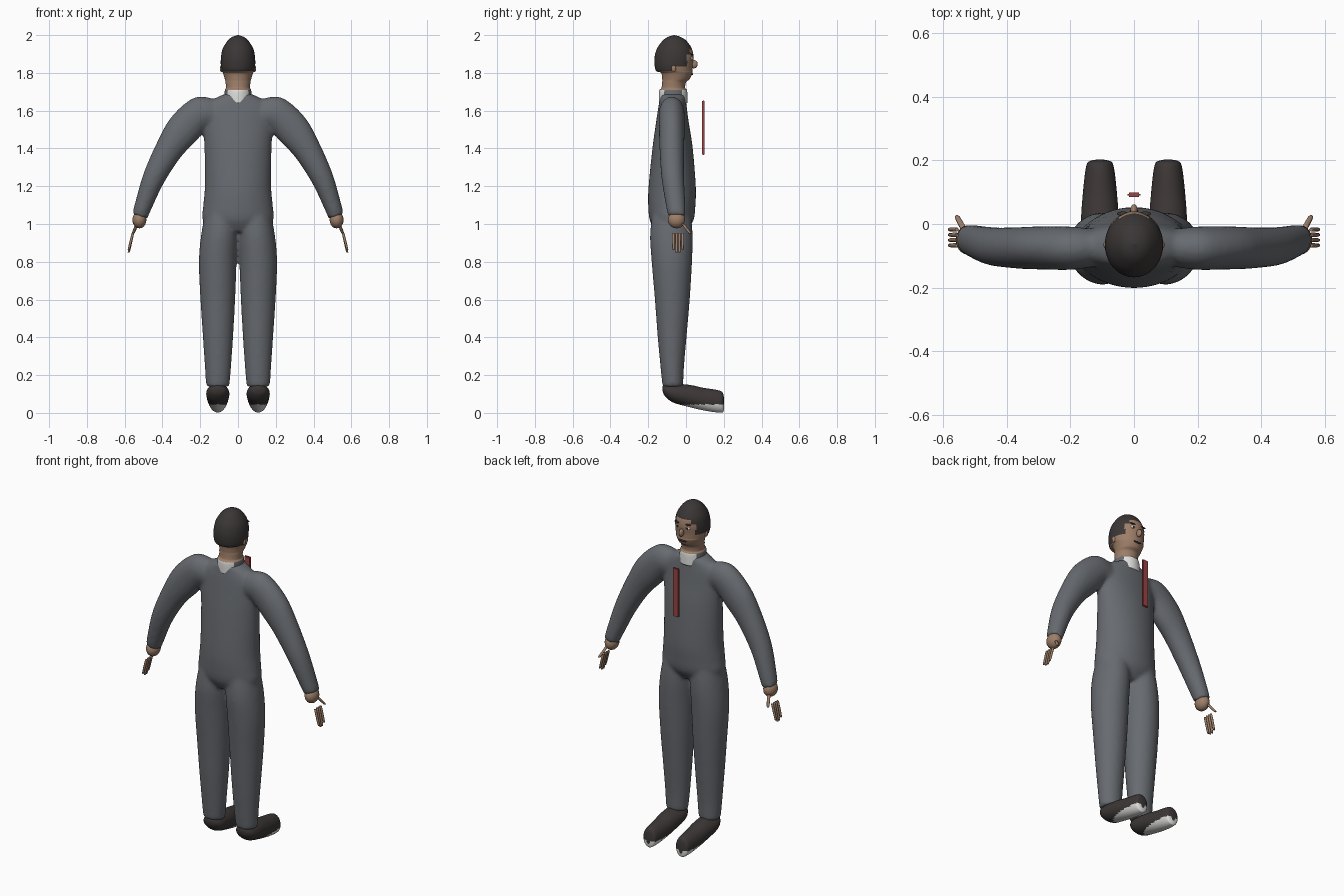
import bpy, bmesh
from math import sin, cos, pi, radians
from mathutils import Vector

cube = bpy.data.objects.get("Cube")
if cube:
    bpy.data.objects.remove(cube, do_unlink=True)


def material(name, r, g, b):
    m = bpy.data.materials.new(name)
    m.diffuse_color = (r, g, b, 1)
    m.use_nodes = True
    m.node_tree.nodes["Principled BSDF"].inputs["Base Color"].default_value = (r, g, b, 1)
    return m


suit = material("suit grey", .135, .145, .16)
skin = material("skin", .34, .21, .14)
hair = material("hair dark", .043, .037, .036)
shoe = material("shoe dark", .046, .038, .037)
white = material("white", .75, .75, .73)
red = material("tie red", .32, .06, .06)
Y, Z = Vector((0, 1, 0)), Vector((0, 0, 1))


def loft(bm, keys, v_axis, sides=40, steps=6):
    """Smooth capped tube; key = centre x, y, z, radius u, radius v, tilt of u in degrees."""
    rings = []
    for i in range(len(keys) - 1):
        p = [keys[max(0, min(len(keys) - 1, i + k))] for k in (-1, 0, 1, 2)]
        for s in range(steps + (i == len(keys) - 2)):
            t = s / steps
            k = [b + .5 * t * (c - a + t * (2 * a - 5 * b + 4 * c - d + t * (3 * (b - c) + d - a)))
                 for a, b, c, d in zip(*p)]
            u = Vector((cos(radians(k[5])), 0, sin(radians(k[5]))))
            rings.append([bm.verts.new(Vector(k[:3]) + u * k[3] * cos(2 * pi * j / sides)
                                       + v_axis * k[4] * sin(2 * pi * j / sides))
                          for j in range(sides)])
    for a, b in zip(rings, rings[1:]):
        for j in range(sides):
            n = (j + 1) % sides
            bm.faces.new((a[j], a[n], b[n], b[j]))
    bm.faces.new(rings[0][::-1])
    bm.faces.new(rings[-1])


def upright(rows):
    """Rows of z, centre x, half width, back y, front y."""
    return [(x, (y0 + y1) / 2, z, w, (y1 - y0) / 2, 0) for z, x, w, y0, y1 in rows]


def finish(name, bm, mats, rule=None):
    bmesh.ops.recalc_face_normals(bm, faces=bm.faces)
    for f in bm.faces:
        f.smooth = True
        if rule:
            f.material_index = rule(f.calc_center_median())
    me = bpy.data.meshes.new(name)
    bm.to_mesh(me)
    bm.free()
    for m in mats:
        me.materials.append(m)
    ob = bpy.data.objects.new(name, me)
    bpy.context.collection.objects.link(ob)
    return ob


def mirror_x(bm):
    geo = bmesh.ops.duplicate(bm, geom=bm.verts[:] + bm.edges[:] + bm.faces[:])["geom"]
    for v in geo:
        if isinstance(v, bmesh.types.BMVert):
            v.co.x *= -1


def ellipsoid(name, mat, loc, size):
    bm = bmesh.new()
    bmesh.ops.create_uvsphere(bm, u_segments=20, v_segments=12, radius=1)
    bmesh.ops.scale(bm, vec=size, verts=bm.verts)
    bmesh.ops.translate(bm, vec=loc, verts=bm.verts)
    return finish(name, bm, [mat])


# Suit: sleeves and trouser legs blended with the torso
bm = bmesh.new()
loft(bm, [(.13, -.075, 1.585, .085, .06, 80), (.2, -.076, 1.585, .09, .068, 65),
          (.29, -.075, 1.5, .092, .068, 47), (.365, -.075, 1.395, .075, .065, 35),
          (.445, -.07, 1.245, .06, .06, 25), (.5, -.055, 1.1, .047, .052, 20),
          (.52, -.048, 1.04, .042, .046, 18)], Y)
loft(bm, upright([(1.1, .085, .08, -.17, .02), (.95, .097, .097, -.19, .035),
                  (.8, .107, .1, -.182, .032), (.6, .107, .092, -.165, .02),
                  (.4, .106, .08, -.15, .003), (.25, .106, .07, -.136, -.01),
                  (.14, .107, .062, -.125, -.015)]), Y)
mirror_x(bm)
loft(bm, upright([(.96, 0, .13, -.16, .0), (1.02, 0, .187, -.192, .04),
                  (1.1, 0, .184, -.2, .05), (1.2, 0, .176, -.198, .052),
                  (1.4, 0, .178, -.178, .036), (1.53, 0, .186, -.16, .016),
                  (1.61, 0, .18, -.148, .005), (1.655, 0, .14, -.14, .0),
                  (1.69, 0, .068, -.138, .0)]), Y)
body = finish("suit", bm, [suit])
re = body.modifiers.new("blend", "REMESH")
re.mode = "VOXEL"
re.voxel_size = .01
re.use_smooth_shade = True
sm = body.modifiers.new("soften", "SMOOTH")
sm.factor, sm.iterations = .5, 8

# Head and neck with collar and cropped hair
def head_colour(c):
    if c.z < 1.71:
        return 2 if abs(c.x) < .055 else 3
    line = 1.81 if c.y < -.06 else 1.835 if c.y < .005 else 1.925
    if c.y > .005 and abs(c.x) > .045:
        line = 1.9
    return 1 if c.z > line else 0


bm = bmesh.new()
loft(bm, upright([(1.64, 0, .075, -.142, .008), (1.705, 0, .07, -.142, .006),
                  (1.72, 0, .064, -.13, -.004), (1.75, 0, .066, -.126, .0),
                  (1.768, 0, .07, -.126, .02), (1.8, 0, .08, -.132, .034),
                  (1.81, 0, .086, -.158, .034), (1.84, 0, .091, -.166, .035),
                  (1.885, 0, .09, -.166, .04), (1.93, 0, .08, -.153, .03),
                  (1.97, 0, .055, -.124, .002), (1.99, 0, .031, -.097, -.028),
                  (2.0, 0, .002, -.064, -.06)]), Y, sides=64, steps=7)
finish("head", bm, [skin, hair, white, suit], head_colour)

# Face
ellipsoid("nose", skin, (0, .042, 1.846), (.012, .02, .022))
ellipsoid("mouth", hair, (0, .032, 1.793), (.026, .006, .005))
for side, x in (("left", 1), ("right", -1)):
    ellipsoid(side + "_eye", white, (x * .034, .031, 1.876), (.014, .007, .008))
    ellipsoid(side + "_pupil", hair, (x * .033, .037, 1.876), (.006, .003, .006))
    ellipsoid(side + "_brow", hair, (x * .035, .032, 1.897), (.019, .007, .004))
    ellipsoid(side + "_ear", skin, (x * .088, -.065, 1.823), (.008, .012, .018))

# Hands: palm, floating fingers and thumb
for side, x in (("left", 1), ("right", -1)):
    ellipsoid(side + "_palm", skin, (x * .522, -.05, 1.022), (.037, .046, .045))
    bm = bmesh.new()
    for i in range(4):
        y = -.067 + i * .0165
        tip = .85 + .012 * (i in (0, 3))
        loft(bm, [(x * .556, y, .952, .004, .004, 0), (x * .558, y, .945, .007, .007, 0),
                  (x * .577, y, tip + .008, .006, .006, 0), (x * .579, y, tip, .003, .003, 0)],
             Y, sides=10, steps=3)
    loft(bm, [(x * .535, -.015, 1.0, .009, .009, 0), (x * .553, .018, .955, .008, .008, 0),
              (x * .557, .024, .947, .003, .003, 0)], Y, sides=10, steps=3)
    finish(side + "_fingers", bm, [skin])

# Shoes with pale soles
for side, x in (("left", 1), ("right", -1)):
    bm = bmesh.new()
    loft(bm, [(x * .107, y, (top + low) / 2, w, (top - low) / 2, 0) for y, w, low, top in
              ((-.124, .012, .115, .14), (-.112, .04, .09, .15), (-.07, .06, .056, .155),
               (.02, .059, .03, .148), (.09, .054, .014, .133), (.15, .048, .004, .124),
               (.185, .042, .002, .115), (.197, .033, .005, .1), (.202, .012, .025, .07))],
         Z, sides=48, steps=6)
    finish(side + "_shoe", bm, [shoe, white], lambda c: int(c.z < .045))

# Tie: slim bevelled strip
bm = bmesh.new()
bmesh.ops.create_cube(bm, size=1)
bmesh.ops.scale(bm, vec=(.04, .013, .29), verts=bm.verts)
bmesh.ops.translate(bm, vec=(0, .092, 1.51), verts=bm.verts)
bmesh.ops.bevel(bm, geom=bm.edges[:], offset=.004, segments=2, affect="EDGES")
tie = finish("tie", bm, [red])
for f in tie.data.polygons:
    f.use_smooth = False
